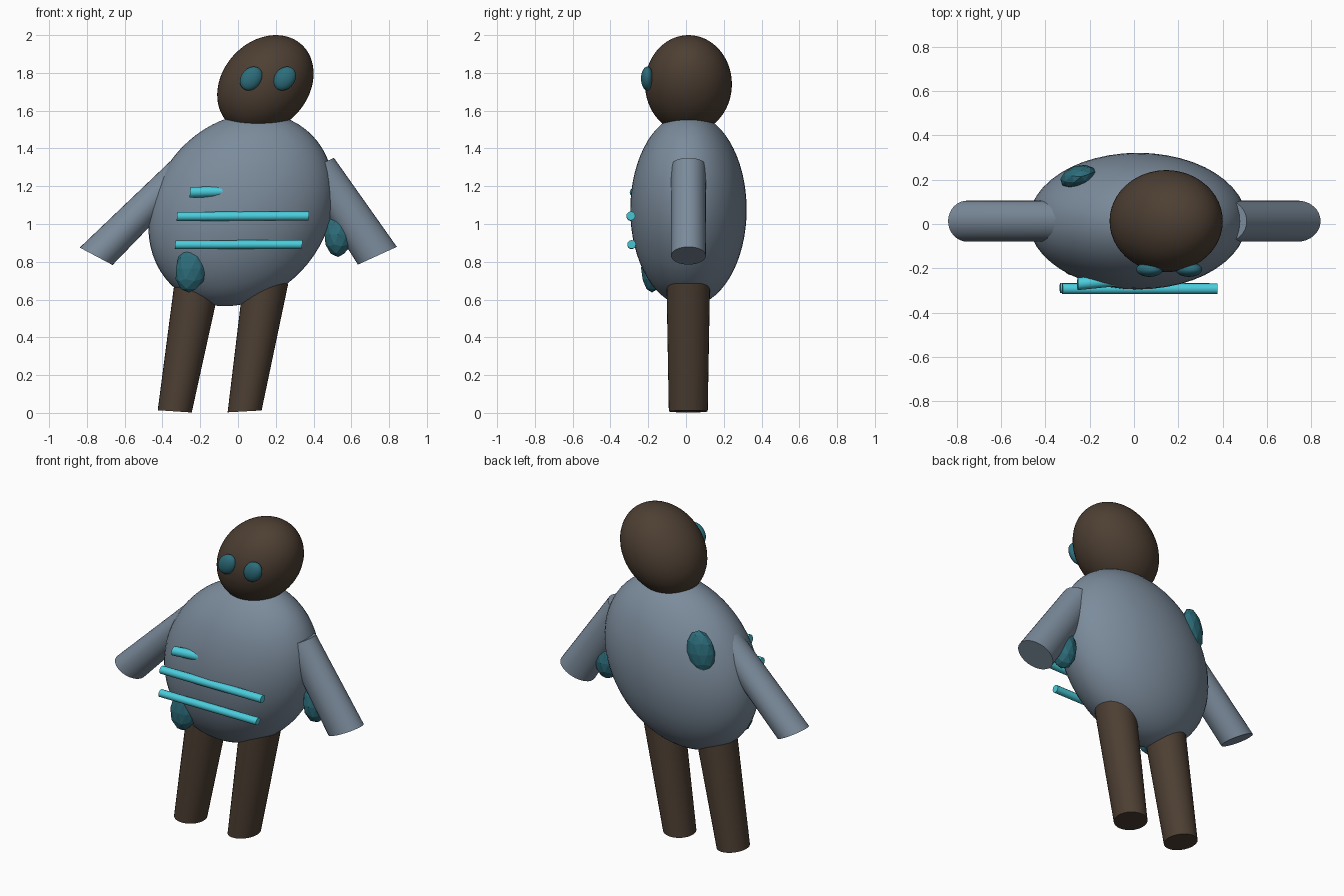
import bpy, bmesh, math
from mathutils import Matrix, Vector

if "Cube" in bpy.data.objects:
    bpy.data.objects.remove(bpy.data.objects["Cube"])


def material(name, rgb):
    m = bpy.data.materials.new(name)
    m.diffuse_color = (*rgb, 1)
    m.use_nodes = True
    m.node_tree.nodes["Principled BSDF"].inputs["Base Color"].default_value = m.diffuse_color
    return m


SLATE = material("slate", (0.20, 0.26, 0.33))
BROWN = material("brown", (0.075, 0.05, 0.033))
TEAL = material("teal", (0.026, 0.155, 0.20))
CYAN = material("cyan", (0.07, 0.61, 0.72))


def finish(bm, name, mat, smooth=True):
    bmesh.ops.recalc_face_normals(bm, faces=bm.faces)
    for f in bm.faces:
        f.smooth = smooth and len(f.verts) <= 4
    me = bpy.data.meshes.new(name)
    bm.to_mesh(me)
    bm.free()
    me.materials.append(mat)
    ob = bpy.data.objects.new(name, me)
    bpy.context.collection.objects.link(ob)
    return ob


def lean_matrix(center, radii, lean, turn=0):
    """Ellipsoid placement: scaled, turned about z, leaning towards +x."""
    scale = Matrix.Diagonal((*radii, 1))
    shear = Matrix.Identity(4)
    shear[0][2] = lean
    return Matrix.Translation(center) @ shear @ Matrix.Rotation(turn, 4, 'Z') @ scale


def ellipsoid(name, center, radii, lean, mat):
    bm = bmesh.new()
    bmesh.ops.create_uvsphere(bm, u_segments=48, v_segments=32, radius=1,
                              matrix=lean_matrix(center, radii, lean))
    return finish(bm, name, mat)


def gem(name, center, radii, lean, turn=0):
    bm = bmesh.new()
    bmesh.ops.create_icosphere(bm, subdivisions=2, radius=1,
                               matrix=lean_matrix(center, radii, lean, turn))
    return finish(bm, name, TEAL, smooth=False)


def limb(name, ends, mat, sides=32):
    """Capped tube; each end is (center, half-width vector, other half-width vector)."""
    bm = bmesh.new()
    rings = []
    for c, u, v in ends:
        c, u, v = Vector(c), Vector(u), Vector(v)
        angles = [2 * math.pi * i / sides for i in range(sides)]
        rings.append([bm.verts.new(c + u * math.cos(a) + v * math.sin(a)) for a in angles])
    a, b = rings
    for i in range(sides):
        j = (i + 1) % sides
        bm.faces.new((a[i], a[j], b[j], b[i]))
    bm.faces.new(a)
    bm.faces.new(b)
    return finish(bm, name, mat)


# Leaning body and head
ellipsoid("body", (0.017, 0.013, 1.076), (0.484, 0.308, 0.511), 0.17, SLATE)
ellipsoid("head", (0.145, 0.013, 1.74), (0.249, 0.23, 0.26), 0.215, BROWN)

# Eyes
for side, x in (("left", 0.07), ("right", 0.247)):
    ellipsoid(side + "_eye", (x, -0.205, 1.77), (0.058, 0.033, 0.063), 0.22, TEAL)

# Legs
for side, xb, xt, tilt in (("left", -0.335, -0.217, -0.006), ("right", 0.035, 0.146, 0.005)):
    limb(side + "_leg", [((xb, 0.012, 0.008), (0.09, 0, tilt), (0, 0.103, 0)),
                         ((xt, 0.012, 0.68), (0.12, 0, tilt), (0, 0.115, 0))], BROWN)

# Arms
limb("left_arm", [((-0.267, 0.013, 1.31), (0.074, 0, -0.039), (0, 0.0925, 0)),
                  ((-0.751, 0.013, 0.829), (0.087, 0, -0.046), (0, 0.0925, 0))], SLATE)
limb("right_arm", [((0.418, 0.013, 1.31), (0.09, 0, 0.04), (0, 0.0925, 0)),
                   ((0.738, 0.013, 0.832), (0.103, 0, 0.047), (0, 0.0925, 0))], SLATE)

# Bands across the chest
bands = [((-0.333, -0.288, 0.89), (0.340, -0.288, 0.892), 0.023),
         ((-0.323, -0.292, 1.04), (0.375, -0.292, 1.043), 0.024),
         ((-0.254, -0.270, 1.168), (0.05, -0.240, 1.174), 0.028)]
for i, (p, q, r) in enumerate(bands):
    limb(f"chest_band_{i + 1}", [(c, (0, r, 0), (r * 0.1, 0, r)) for c in (p, q)], CYAN, 12)

# Faceted crystals set into the body
gem("front_crystal", (-0.248, -0.18, 0.765), (0.085, 0.058, 0.128), 0.1)
gem("back_crystal", (-0.252, 0.213, 1.275), (0.083, 0.05, 0.13), 0.1, math.radians(18))
gem("side_crystal", (0.53, 0.013, 0.945), (0.075, 0.075, 0.12), 0.0)
